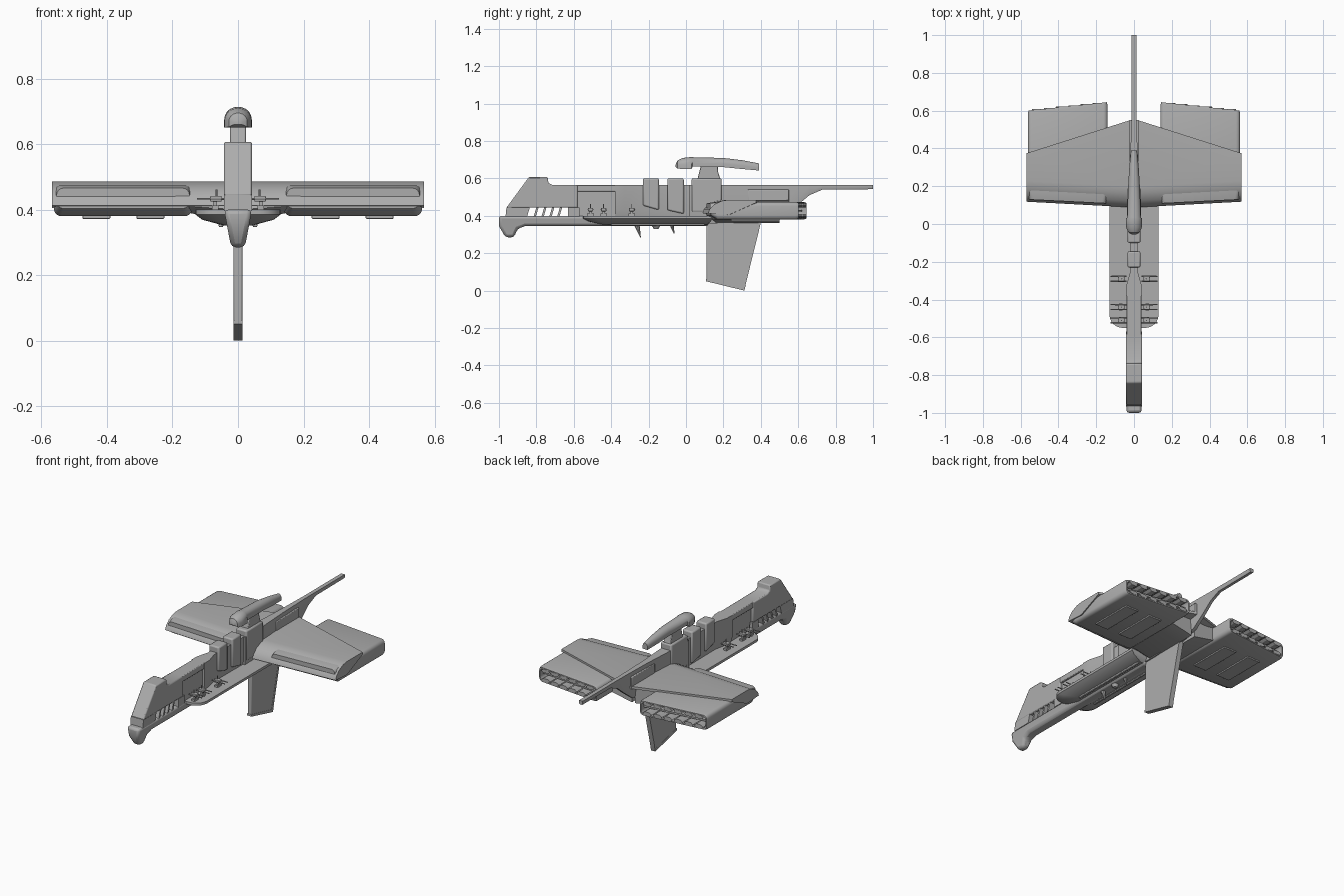
import bpy, bmesh, math
from mathutils import Vector

if "Cube" in bpy.data.objects:
    bpy.data.objects.remove(bpy.data.objects["Cube"])

GREY = (0.42, 0.42, 0.42, 1)
grey = bpy.data.materials.new("hull grey")
grey.use_nodes = True
grey.diffuse_color = GREY
grey.node_tree.nodes["Principled BSDF"].inputs["Base Color"].default_value = GREY


def loft(name, rings, bevel=0, mirror=False, segments=2):
    """Skin a list of equal point rings and cap both ends."""
    bm = bmesh.new()
    rows = [[bm.verts.new(p) for p in ring] for ring in rings]
    n = len(rows[0])
    for a, b in zip(rows, rows[1:]):
        for i in range(n):
            j = (i + 1) % n
            bm.faces.new((a[i], a[j], b[j], b[i]))
    bm.faces.new(rows[0])
    bm.faces.new(rows[-1][::-1])
    bmesh.ops.recalc_face_normals(bm, faces=bm.faces)
    mesh = bpy.data.meshes.new(name)
    bm.to_mesh(mesh)
    bm.free()
    mesh.materials.append(grey)
    ob = bpy.data.objects.new(name, mesh)
    bpy.context.collection.objects.link(ob)
    if bevel:
        m = ob.modifiers.new("bevel", "BEVEL")
        m.width, m.segments, m.limit_method = bevel, segments, "ANGLE"
        m.angle_limit = math.radians(40)
    if mirror:
        ob.modifiers.new("mirror", "MIRROR")
    bpy.ops.object.select_all(action="DESELECT")
    ob.select_set(True)
    bpy.context.view_layer.objects.active = ob
    bpy.ops.object.shade_smooth_by_angle(angle=math.radians(32))
    return ob


def side_slab(name, profile, half, bevel=0):
    """Side profile (y, z) spread to a half width, which may depend on z."""
    h = half if callable(half) else lambda z: half
    return loft(name, [[(s * h(z), y, z) for y, z in profile] for s in (-1, 1)], bevel)


def box(name, x, y, z, bevel=0, mirror=False):
    ring = [(x[0], y[0]), (x[1], y[0]), (x[1], y[1]), (x[0], y[1])]
    return loft(name, [[(a, b, c) for a, b in ring] for c in z], bevel, mirror)


def rod(name, start, end, r0, r1, sides=8, mirror=False):
    a, b = Vector(start), Vector(end)
    q = (b - a).to_track_quat("Z", "Y")
    angles = [2 * math.pi * i / sides for i in range(sides)]
    return loft(name, [[p + q @ Vector((r * math.cos(t), r * math.sin(t), 0)) for t in angles]
                       for p, r in ((a, r0), (b, r1))], 0, mirror)


# Keel with the drooping chin
side_slab("keel", [(-1, 0.4), (-1, 0.345), (-0.965, 0.285), (-0.92, 0.285), (-0.9, 0.33),
                   (-0.86, 0.345), (0.12, 0.345), (0.12, 0.4)],
          lambda z: 0.021 + (z - 0.285) * 0.19, 0.014)

# Nose tower standing on slanted teeth
side_slab("nose_tower", [(-0.96, 0.443), (-0.84, 0.607), (-0.74, 0.607), (-0.735, 0.575),
                         (-0.715, 0.565), (-0.58, 0.565), (-0.58, 0.443)], 0.043, 0.006)
side_slab("nose_base", [(-0.965, 0.395), (-0.96, 0.445), (-0.835, 0.445), (-0.85, 0.395)], 0.042)
for i in range(4):
    y = -0.815 + i * 0.042
    side_slab("nose_tooth", [(y, 0.395), (y + 0.015, 0.445), (y + 0.027, 0.445), (y + 0.012, 0.395)], 0.042)
side_slab("nose_rear_post", [(-0.63, 0.395), (-0.63, 0.445), (-0.57, 0.445), (-0.57, 0.395)], 0.043)

# Mid body: recessed wall under a roof, then a shoulder narrowing backwards
box("recessed_wall", (-0.028, 0.028), (-0.6, -0.36), (0.39, 0.54))
box("mid_roof", (-0.04, 0.04), (-0.6, -0.33), (0.53, 0.565), 0.004)


def body(name, stations, bevel=0):
    """Lengthwise loft from (y, half width, bottom, top), slightly chamfered below."""
    return loft(name, [[(-w * 0.7, y, lo), (w * 0.7, y, lo), (w, y, lo + (hi - lo) * 0.25),
                        (w, y, hi), (-w, y, hi), (-w, y, lo + (hi - lo) * 0.25)]
                       for y, w, lo, hi in stations], bevel)


body("shoulder", [(-0.38, 0.043, 0.39, 0.565), (-0.33, 0.042, 0.39, 0.565),
                  (-0.26, 0.022, 0.39, 0.565), (0.05, 0.022, 0.37, 0.565)])
body("rear_body_and_boom", [(0.02, 0.034, 0.36, 0.565), (0.2, 0.03, 0.36, 0.565),
                            (0.4, 0.018, 0.37, 0.565), (0.52, 0.015, 0.4, 0.565),
                            (0.6, 0.013, 0.46, 0.565), (0.66, 0.012, 0.51, 0.565),
                            (0.73, 0.012, 0.54, 0.565), (1, 0.012, 0.542, 0.565)])
box("spine_fairing", (-0.025, 0.025), (0.33, 0.55), (0.47, 0.54), 0.004)

# Saddle collars over the narrow body
for y0, y1, drop0, drop1 in ((-0.23, -0.145, 0.455, 0.43), (-0.1, -0.012, 0.43, 0.41)):
    side_slab("saddle_collar", [(y0, drop0), (y0, 0.6), (y1, 0.6), (y1, drop1)], 0.034, 0.008)
side_slab("pylon_block", [(0.03, 0.42), (0.03, 0.6), (0.19, 0.6), (0.19, 0.42)], 0.036, 0.008)

# Dorsal pod on its post
side_slab("pod_post", [(0.06, 0.59), (0.08, 0.67), (0.17, 0.67), (0.17, 0.64), (0.185, 0.59)], 0.024, 0.004)


def dome_ring(y, w, lo, hi):
    mid = lo + (hi - lo) * 0.4
    arc = [(w * math.cos(math.pi * i / 10), y, mid + (hi - mid) * math.sin(math.pi * i / 10))
           for i in range(11)]
    return [(-w, y, lo), (w, y, lo)] + arc


loft("dorsal_pod", [dome_ring(*s) for s in (
    (-0.055, 0.012, 0.66, 0.675), (-0.046, 0.028, 0.653, 0.695), (-0.02, 0.041, 0.65, 0.709),
    (0.03, 0.042, 0.65, 0.714), (0.035, 0.036, 0.663, 0.713), (0.2, 0.031, 0.66, 0.709),
    (0.3, 0.025, 0.65, 0.697), (0.39, 0.016, 0.642, 0.68))])

# Side platform with rounded front corners and a tapered underside
corner = [(0.06 + 0.07 * math.cos(t), -0.48 - 0.07 * math.sin(t))
          for t in [math.pi / 2 * i / 6 for i in range(7)]]
plan = [(0.13, 0.14)] + corner + [(-x, y) for x, y in corner[::-1]] + [(-0.13, 0.14)]
loft("platform", [[(x * k, y * m, z) for x, y in plan]
                  for k, m, z in ((1, 1, 0.4), (1, 1, 0.385), (0.84, 0.94, 0.369), (0.35, 0.8, 0.352))])
for x0 in (0.045,):
    box("belly_rail", (x0, x0 + 0.014), (-0.4, 0.1), (0.347, 0.375), 0.003, True)

# Belly antennas and sensor
rod("front_spike", (0, -0.262, 0.35), (0, -0.243, 0.284), 0.014, 0.002)
rod("rear_spike", (0, -0.075, 0.35), (0, -0.064, 0.305), 0.011, 0.002)
rod("belly_sensor", (0, -0.16, 0.352), (0, -0.16, 0.328), 0.025, 0.012, 12)

# Small twin side guns on the platform
for y in (-0.51, -0.44, -0.29):
    box("gun_stand", (0.06, 0.08), (y - 0.018, y + 0.018), (0.398, 0.412), 0, True)
    box("gun_pedestal", (0.064, 0.076), (y - 0.007, y + 0.007), (0.41, 0.435), 0, True)
    box("gun_body", (0.05, 0.085), (y - 0.014, y + 0.014), (0.424, 0.442), 0.003, True)
    for dy in (-0.013, 0.013):
        rod("gun_barrel", (0.04, y + dy, 0.433), (0.125, y + dy, 0.433), 0.0035, 0.003, 6, True)
    rod("gun_sight", (0.065, y, 0.44), (0.065, y, 0.462), 0.003, 0.003, 6, True)


# Broad wings with a faceted leading edge
def wing_section(x, front, rear):
    pts = [(0, 0.412), (0.008, 0.435), (0.035, 0.462), (0.075, 0.48), (0.11, 0.485)]
    return ([(x, front + y, z) for y, z in pts] +
            [(x, rear, 0.485), (x, rear, 0.47), (x, front + 0.11, 0.405)])


loft("wing", [wing_section(0.01, 0.088, 0.553), wing_section(0.568, 0.118, 0.375)], 0, True)


# Engine housings under the wings, hollow at the swept rear end
def housing_ring(y, inset, sweep, low=0.38):
    x0, x1, z0, z1, r = 0.14 + inset, 0.562 - inset, low + inset, 0.474 - inset, 0.022
    pts = []
    for k, (cx, cz) in enumerate(((x1 - r, z1 - r), (x0 + r, z1 - r), (x0 + r, z0 + r), (x1 - r, z0 + r))):
        for i in range(5):
            t = math.pi / 2 * (k + i / 4)
            x = cx + r * math.cos(t)
            pts.append((x, y + (0.562 - x) * sweep, cz + r * math.sin(t)))
    return pts


loft("engine_housing", [housing_ring(0.13, 0.008, -0.05, 0.395), housing_ring(0.17, 0, -0.05),
                        housing_ring(0.585, 0, 0.107), housing_ring(0.6, 0.004, 0.107),
                        housing_ring(0.6, 0.011, 0.107), housing_ring(0.53, 0.014, 0.107)], 0, True)

# Hexagonal nozzle flaps and tabs along each housing end
for i in range(6):
    x = 0.19 + i * 0.064
    y = 0.59 + (0.562 - x) * 0.107
    for z in (0.399, 0.455):
        loft("nozzle_flap", [[(x + 0.03 * math.cos(t), yy, z + 0.012 * math.sin(t))
                              for t in [math.pi / 3 * k for k in range(6)]]
                             for yy in (y - 0.07, y + 0.012)], 0, True)
loft("nozzle_splitter", [[(x, 0.575 + (0.562 - x) * 0.107 + dy, z)
                          for dy, z in ((-0.05, 0.422), (0, 0.422), (0, 0.432), (-0.05, 0.432))]
                         for x in (0.152, 0.55)], 0, True)

# Raised panels and inner root fairing beneath the wings
for x in (0.225, 0.39):
    box("under_panel", (x, x + 0.085), (0.24, 0.5), (0.372, 0.385), 0.002, True)
loft("wing_root_fairing", [[(x, 0.11, z0), (x, 0.16, z1), (x, 0.5, z1), (x, 0.5, 0.47), (x, 0.15, 0.46)]
                           for x, z0, z1 in ((0.01, 0.4, 0.362), (0.15, 0.41, 0.39))], 0, True)

# Ventral fin with a thicker shoe along the lower edge
side_slab("ventral_fin", [(0.11, 0.38), (0.11, 0.055), (0.31, 0.01), (0.4, 0.38)], 0.013, 0.004)
side_slab("fin_shoe", [(0.107, 0.062), (0.107, 0.05), (0.312, 0), (0.32, 0.03), (0.305, 0.018)], 0.0145)
side_slab("fin_rear_edge", [(0.3, 0.02), (0.312, 0.005), (0.402, 0.37), (0.39, 0.37)], 0.0145)
